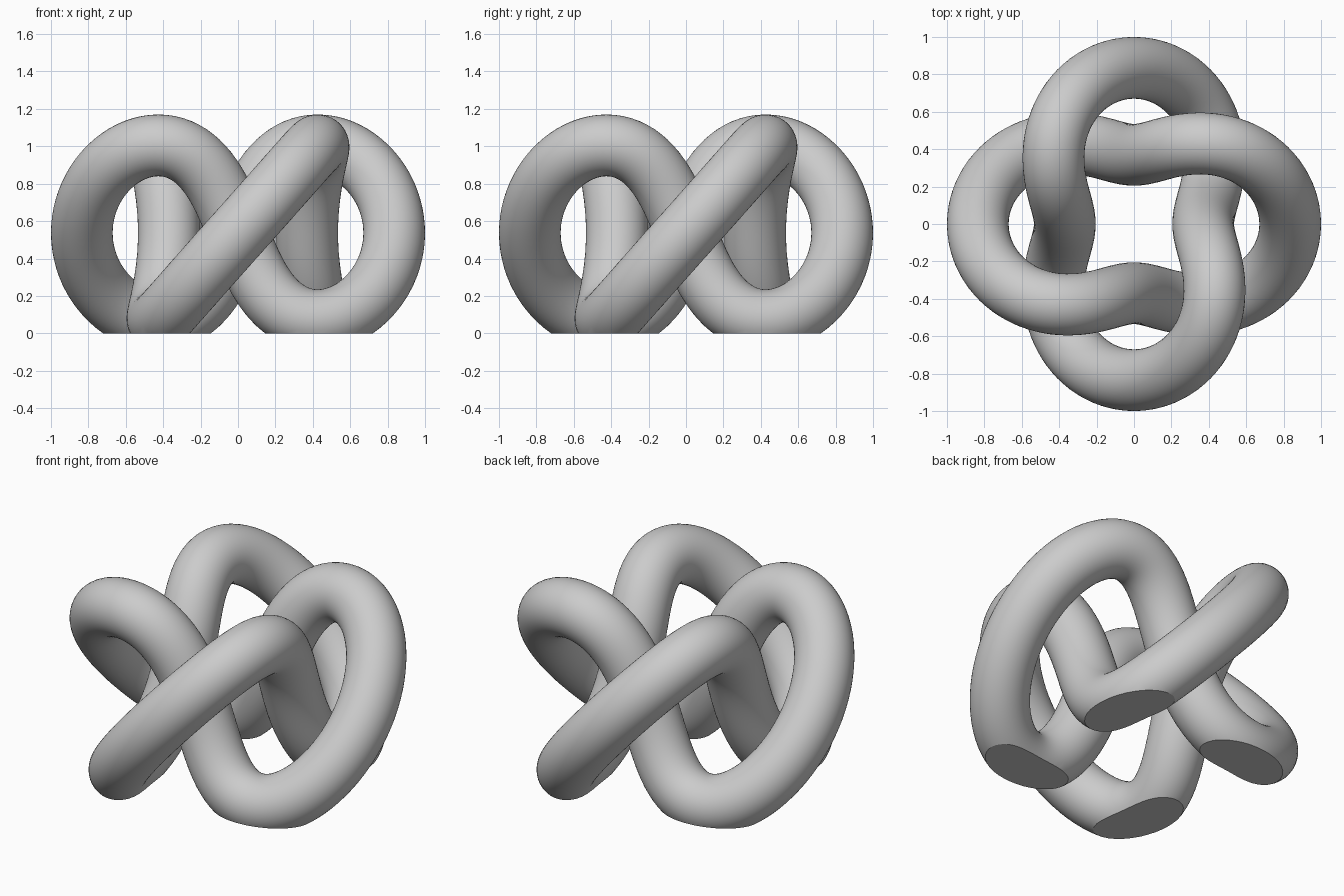
import bpy, bmesh
from math import sin, cos, pi, radians
from mathutils import Vector

cube = bpy.data.objects.get("Cube")
if cube:
    bpy.data.objects.remove(cube, do_unlink=True)

MID_R, SWING_R = 0.6025, 0.2325    # distance of the path from the axis
MID_Z, SWING_Z = 0.5375, 0.4675    # height of the path
TUBE_R = 0.165
STEPS, SIDES = 160, 40

grey = bpy.data.materials.new("plain grey")
grey.use_nodes = True
grey.diffuse_color = (0.6, 0.6, 0.6, 1)
bsdf = grey.node_tree.nodes["Principled BSDF"]
bsdf.inputs["Base Color"].default_value = grey.diffuse_color
bsdf.inputs["Roughness"].default_value = 0.6


def path(t, start):
    """Loop that winds twice around a ring while going round once."""
    r = MID_R + SWING_R * cos(2 * t)
    return Vector((r * cos(start + t), r * sin(start + t), MID_Z + SWING_Z * sin(2 * t)))


def ring_core(t, start):
    return Vector((MID_R * cos(start + t), MID_R * sin(start + t), MID_Z))


def linked_loop(name, start):
    bm = bmesh.new()
    rings = []
    for i in range(STEPS):
        t = 2 * pi * i / STEPS
        centre = path(t, start)
        tangent = (path(t + 0.001, start) - path(t - 0.001, start)).normalized()
        outward = centre - ring_core(t, start)
        side = tangent.cross(outward).normalized()
        normal = side.cross(tangent)
        rings.append([bm.verts.new(centre + TUBE_R * (cos(a) * normal + sin(a) * side))
                      for a in (2 * pi * k / SIDES for k in range(SIDES))])
    for i in range(STEPS):
        a, b = rings[i], rings[(i + 1) % STEPS]
        for k in range(SIDES):
            n = (k + 1) % SIDES
            bm.faces.new((a[k], a[n], b[n], b[k]))

    # Flat feet where the loop rests on the ground
    bmesh.ops.bisect_plane(bm, geom=bm.verts[:] + bm.edges[:] + bm.faces[:],
                           plane_co=(0, 0, 0), plane_no=(0, 0, 1), clear_inner=True)
    bmesh.ops.holes_fill(bm, edges=[e for e in bm.edges if e.is_boundary], sides=0)
    bmesh.ops.recalc_face_normals(bm, faces=bm.faces[:])

    mesh = bpy.data.meshes.new(name)
    bm.to_mesh(mesh)
    bm.free()
    mesh.materials.append(grey)
    obj = bpy.data.objects.new(name, mesh)
    bpy.context.collection.objects.link(obj)
    bpy.ops.object.select_all(action='DESELECT')
    obj.select_set(True)
    bpy.context.view_layer.objects.active = obj
    bpy.ops.object.shade_smooth_by_angle(angle=radians(30))


linked_loop("front_back_loop", -pi / 2)
linked_loop("left_right_loop", 0)
